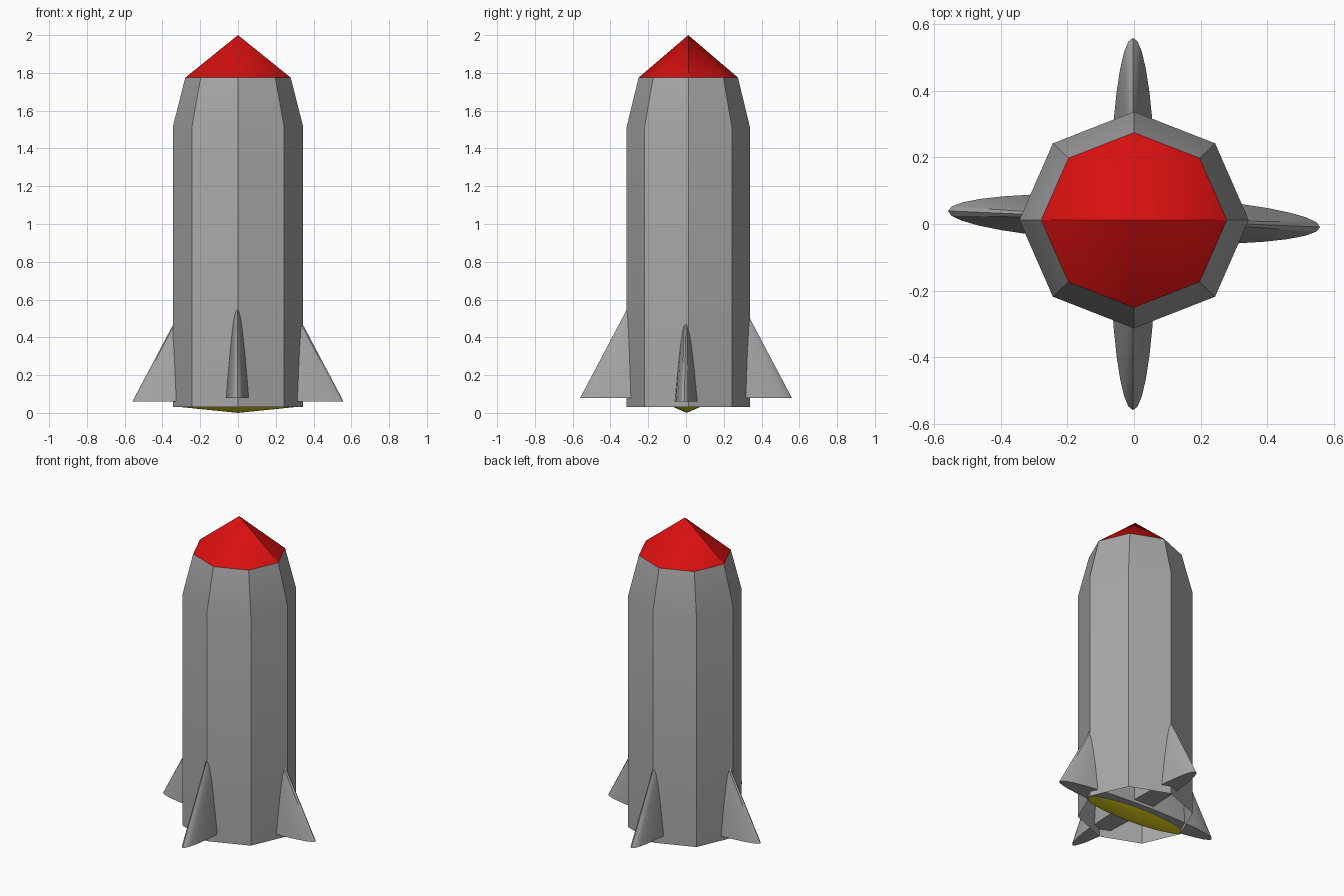
import bpy, bmesh, math

cube = bpy.data.objects.get("Cube")
if cube:
    bpy.data.objects.remove(cube, do_unlink=True)


def make_material(name, color):
    mat = bpy.data.materials.new(name)
    mat.use_nodes = True
    mat.diffuse_color = (*color, 1)
    mat.node_tree.nodes["Principled BSDF"].inputs["Base Color"].default_value = (*color, 1)
    return mat


grey = make_material("hull grey", (0.39, 0.39, 0.39))
red = make_material("nose red", (0.68, 0.005, 0.005))
yellow = make_material("exhaust yellow", (0.8, 0.7, 0.01))


def finish(bm, name, mat, center, turn=0):
    """Turn the mesh into a placed object, smooth except at sharp edges."""
    bmesh.ops.recalc_face_normals(bm, faces=bm.faces)
    mesh = bpy.data.meshes.new(name)
    bm.to_mesh(mesh)
    bm.free()
    mesh.materials.append(mat)
    obj = bpy.data.objects.new(name, mesh)
    bpy.context.collection.objects.link(obj)
    obj.location = (center[0], center[1], 0)
    obj.rotation_euler.z = math.radians(turn)
    bpy.ops.object.select_all(action="DESELECT")
    obj.select_set(True)
    bpy.context.view_layer.objects.active = obj
    bpy.ops.object.shade_smooth_by_angle(angle=math.radians(30))
    return obj


def ring(bm, rx, ry, z, sides):
    angles = [2 * math.pi * i / sides for i in range(sides)]
    return [bm.verts.new((rx * math.cos(a), ry * math.sin(a), z)) for a in angles]


def cone(name, mat, rx, ry, base, tip, sides, center, turn=0, cap=True):
    """Elliptical cone; the tip may lie above or below the base."""
    bm = bmesh.new()
    rim = ring(bm, rx, ry, base, sides)
    apex = bm.verts.new((0, 0, tip))
    for i in range(sides):
        bm.faces.new((rim[i], rim[(i + 1) % sides], apex))
    if cap:
        bm.faces.new(rim[::-1])
    return finish(bm, name, mat, center, turn)


# Eight-sided hull, open below, tapering at the shoulder
hull_center = (0, 0.012)
bm = bmesh.new()
rings = [ring(bm, rx, ry, z, 8) for rx, ry, z in
         [(0.345, 0.326, 0.03), (0.345, 0.326, 1.515), (0.279, 0.263, 1.775)]]
for low, high in zip(rings, rings[1:]):
    for i in range(8):
        j = (i + 1) % 8
        bm.faces.new((low[i], low[j], high[j], high[i]))
finish(bm, "hull", grey, hull_center)

# Nose
cone("nose_cone", red, 0.279, 0.263, 1.775, 2.0, 8, hull_center, cap=False)

# Fins: two flattened cones crossing inside the hull
cone("side_fins", grey, 0.56, 0.072, 0.06, 1.115, 32, (0, 0.015), turn=-2.5)
cone("front_back_fins", grey, 0.56, 0.07, 0.08, 1.14, 32, (-0.003, 0), turn=90)

# Shallow exhaust below the hull
cone("exhaust", yellow, 0.345, 0.078, 0.035, 0.0, 32, (0, 0.004), turn=-2.5)
